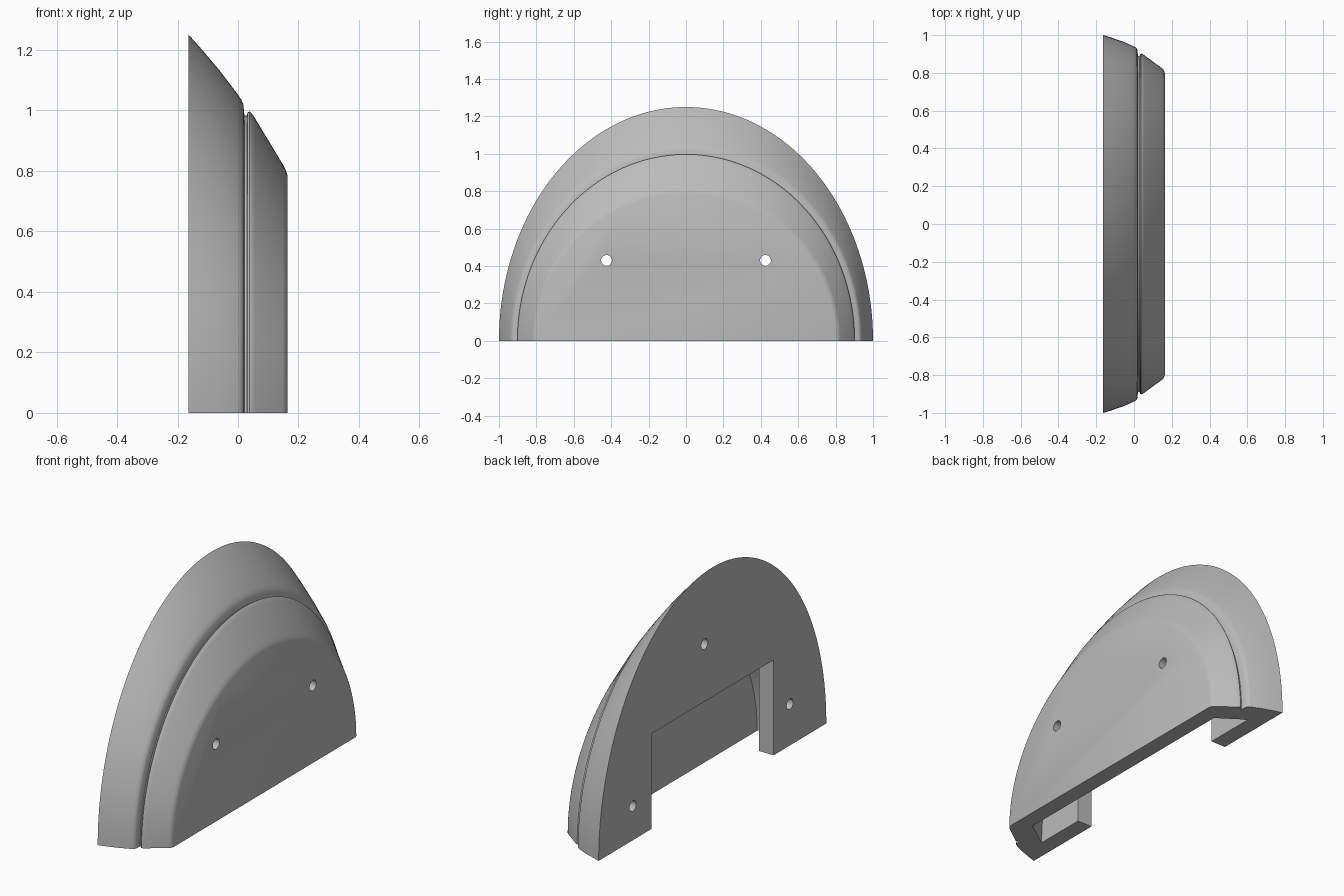
import bpy
import bmesh
import math
from mathutils import Matrix

cube = bpy.data.objects.get("Cube")
if cube:
    bpy.data.objects.remove(cube, do_unlink=True)

grey = bpy.data.materials.new("plain_grey")
grey.use_nodes = True
grey.diffuse_color = (0.5, 0.5, 0.5, 1)
grey.node_tree.nodes["Principled BSDF"].inputs["Base Color"].default_value = grey.diffuse_color

BACK = -0.163
FRONT = 0.163
WALL = 0.09


def make_object(name, bm):
    bmesh.ops.recalc_face_normals(bm, faces=bm.faces)
    mesh = bpy.data.meshes.new(name)
    bm.to_mesh(mesh)
    bm.free()
    mesh.materials.append(grey)
    obj = bpy.data.objects.new(name, mesh)
    bpy.context.collection.objects.link(obj)
    return obj


def arch_loft(name, rings, drop=0.0, steps=96):
    """Loft half-ellipse arches (x, half width, height) along x and close them."""
    bm = bmesh.new()
    loops = []
    for x, width, height in rings:
        points = []
        for i in range(steps + 1):
            a = math.pi * i / steps
            points.append((x, width * math.cos(a), height * math.sin(a)))
        if drop:
            points = [(x, width, -drop)] + points + [(x, -width, -drop)]
        loops.append([bm.verts.new(p) for p in points])
    count = len(loops[0])
    for a, b in zip(loops, loops[1:]):
        for i in range(count - 1):
            bm.faces.new((a[i], a[i + 1], b[i + 1], b[i]))
    # end caps and flat base
    bm.faces.new(loops[0])
    bm.faces.new(loops[-1])
    bm.faces.new([l[0] for l in loops] + [l[-1] for l in reversed(loops)])
    return make_object(name, bm)


def box(name, size, centre):
    bm = bmesh.new()
    bmesh.ops.create_cube(bm, size=1, matrix=Matrix.Translation(centre) @ Matrix.Diagonal((*size, 1)))
    return make_object(name, bm)


def hole(name, x, y, z):
    bm = bmesh.new()
    bmesh.ops.create_cone(bm, cap_ends=True, segments=32, radius1=0.029, radius2=0.029, depth=0.14,
                          matrix=Matrix.Translation((x, y, z)) @ Matrix.Rotation(math.pi / 2, 4, "Y"))
    return make_object(name, bm)


# Outer shell: broad flared rim, narrow groove, rounded lip, chamfer, flat front
shell = arch_loft("domed_shell", [
    (BACK, 1.0, 1.25), (-0.12, 0.987, 1.202), (-0.06, 0.966, 1.131),
    (0.0, 0.94, 1.052), (0.012, 0.933, 1.034), (0.018, 0.922, 1.018),
    (0.021, 0.89, 0.984), (0.029, 0.889, 0.983), (0.032, 0.898, 0.993),
    (0.038, 0.902, 0.997), (0.046, 0.9, 0.99), (0.055, 0.893, 0.976),
    (0.148, 0.825, 0.822), (0.157, 0.815, 0.804), (FRONT, 0.8, 0.788)])

# Hollow inside, open at the base
cutters = [arch_loft("hollow_cutter", [
    (BACK + WALL, 0.83, 1.02), (FRONT - WALL, 0.73, 0.80)], drop=0.1)]

# Rectangular opening in the back wall
cutters.append(box("back_opening_cutter", (0.2, 1.074, 0.63), (BACK, 0, 0.215)))

# Screw holes in the front and back walls
for i, side in enumerate((-1, 1)):
    cutters.append(hole(f"front_hole_cutter_{i}", FRONT - WALL / 2, 0.425 * side, 0.43))
for i, (y, z) in enumerate(((0.07, 0.85), (0.70, 0.19), (-0.68, 0.23))):
    cutters.append(hole(f"back_hole_cutter_{i}", BACK + WALL / 2, y, z))

bpy.ops.object.select_all(action="DESELECT")
bpy.context.view_layer.objects.active = shell
shell.select_set(True)
for cutter in cutters:
    cutter.hide_render = True
    mod = shell.modifiers.new(cutter.name, "BOOLEAN")
    mod.operation = "DIFFERENCE"
    mod.solver = "EXACT"
    mod.object = cutter
    bpy.ops.object.modifier_apply(modifier=mod.name)
    bpy.data.objects.remove(cutter, do_unlink=True)

bpy.ops.object.shade_smooth_by_angle(angle=math.radians(35))
